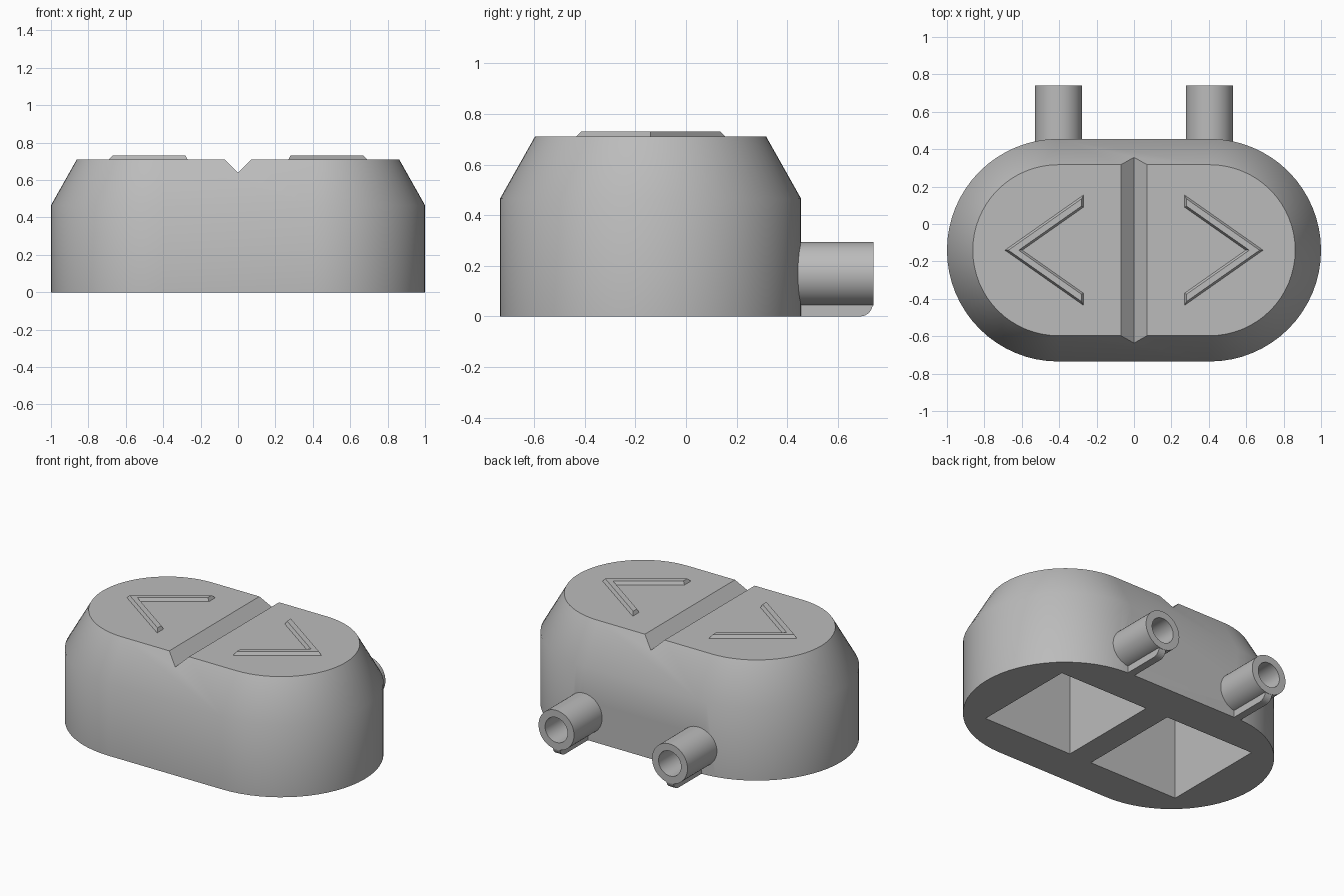
import bpy, bmesh
from math import sin, cos, pi, radians
from mathutils import Matrix, Vector

if "Cube" in bpy.data.objects:
    bpy.data.objects.remove(bpy.data.objects["Cube"])

grey = bpy.data.materials.new("plain grey")
grey.use_nodes = True
grey.diffuse_color = (0.5, 0.5, 0.5, 1)
grey.node_tree.nodes["Principled BSDF"].inputs["Base Color"].default_value = (0.5, 0.5, 0.5, 1)

CY = -0.14      # centre line of the body
PIPE_X, PIPE_Z = 0.403, 0.168


def finish(name, bm):
    bmesh.ops.recalc_face_normals(bm, faces=bm.faces)
    mesh = bpy.data.meshes.new(name)
    bm.to_mesh(mesh)
    bm.free()
    ob = bpy.data.objects.new(name, mesh)
    mesh.materials.append(grey)
    bpy.context.collection.objects.link(ob)
    return ob


def loft(name, rings):
    """Skin equal-length rings of points and cap both ends."""
    bm = bmesh.new()
    loops = [[bm.verts.new(p) for p in ring] for ring in rings]
    n = len(loops[0])
    for a, b in zip(loops, loops[1:]):
        for i in range(n):
            j = (i + 1) % n
            bm.faces.new((a[i], a[j], b[j], b[i]))
    bm.faces.new(loops[0])
    bm.faces.new(loops[-1])
    return finish(name, bm)


def cylinder_y(name, x, radius, y0, y1):
    bm = bmesh.new()
    place = Matrix.Translation((x, (y0 + y1) / 2, PIPE_Z)) @ Matrix.Rotation(pi / 2, 4, 'X')
    bmesh.ops.create_cone(bm, cap_ends=True, segments=48, radius1=radius,
                          radius2=radius, depth=y1 - y0, matrix=place)
    return finish(name, bm)


def box(name, center, size):
    bm = bmesh.new()
    bmesh.ops.create_cube(bm, size=1, matrix=Matrix.Translation(center) @ Matrix.Diagonal((*size, 1)))
    return finish(name, bm)


def cut(target, cutter):
    mod = target.modifiers.new("cut", 'BOOLEAN')
    mod.operation, mod.solver, mod.object = 'DIFFERENCE', 'EXACT', cutter
    bpy.context.view_layer.objects.active = target
    bpy.ops.object.modifier_apply(modifier=mod.name)


def smooth(ob):
    bpy.ops.object.select_all(action='DESELECT')
    ob.select_set(True)
    bpy.context.view_layer.objects.active = ob
    bpy.ops.object.shade_smooth_by_angle(angle=radians(35))


# Stadium-shaped body with a tapered shoulder
def stadium(radius, z, half=0.405, steps=32):
    ring = []
    for side, start in ((1, -pi / 2), (-1, pi / 2)):
        for i in range(steps + 1):
            a = start + pi * i / steps
            ring.append((side * half + radius * cos(a), CY + radius * sin(a), z))
    return ring


body = loft("body", [stadium(0.595, 0), stadium(0.595, 0.465), stadium(0.457, 0.71)])

# V groove across the top
groove = loft("groove_cutter", [[(-0.1, y, 0.74), (0, y, 0.64), (0.1, y, 0.74)] for y in (-1, 1)])
cutters = [groove]
cut(body, groove)

for side, label in ((1, "left"), (-1, "right")):
    # Hollow pocket underneath
    pocket = box("pocket_cutter", (side * 0.4, CY, 0.21), (0.64, 0.69, 0.62))
    cut(body, pocket)

    # Pipe stub at the back with an open bore
    bore = cylinder_y("bore_cutter", side * PIPE_X, 0.08, 0.1, 0.9)
    pipe = cylinder_y(label + "_pipe", side * PIPE_X, 0.126, 0.36, 0.74)
    cut(body, bore)
    cut(pipe, bore)
    smooth(pipe)
    cutters += [pocket, bore]

    # Thin rib below the pipe with a rounded outer corner
    corner = [(0.688 + 0.05 * sin(a), 0.05 - 0.05 * cos(a))
              for a in (pi / 2 * i / 8 for i in range(9))]
    outline = [(0.4, 0)] + corner + [(0.738, 0.065), (0.4, 0.065)]
    loft(label + "_pipe_rib", [[(side * PIPE_X + dx, y, z) for y, z in outline]
                               for dx in (-0.025, 0.025)])

    # Raised chevron with bevelled edges, pointing outward
    def chevron(inset, z):
        tip, end, reach, thick = 0.69 - 1.7 * inset, 0.27 + inset, 0.295, 0.065
        slope = reach / 0.42
        h = (tip - end) * slope
        w = thick - 2.4 * inset
        inner = tip - w / slope
        pts = [(tip, 0), (end, h), (end, h - w), (inner, 0), (end, w - h), (end, -h)]
        return [(side * x, CY + y, z) for x, y in pts]

    loft(label + "_arrow", [chevron(0, 0.705), chevron(0, 0.71), chevron(0.011, 0.731)])

smooth(body)
for c in cutters:
    bpy.data.objects.remove(c)
